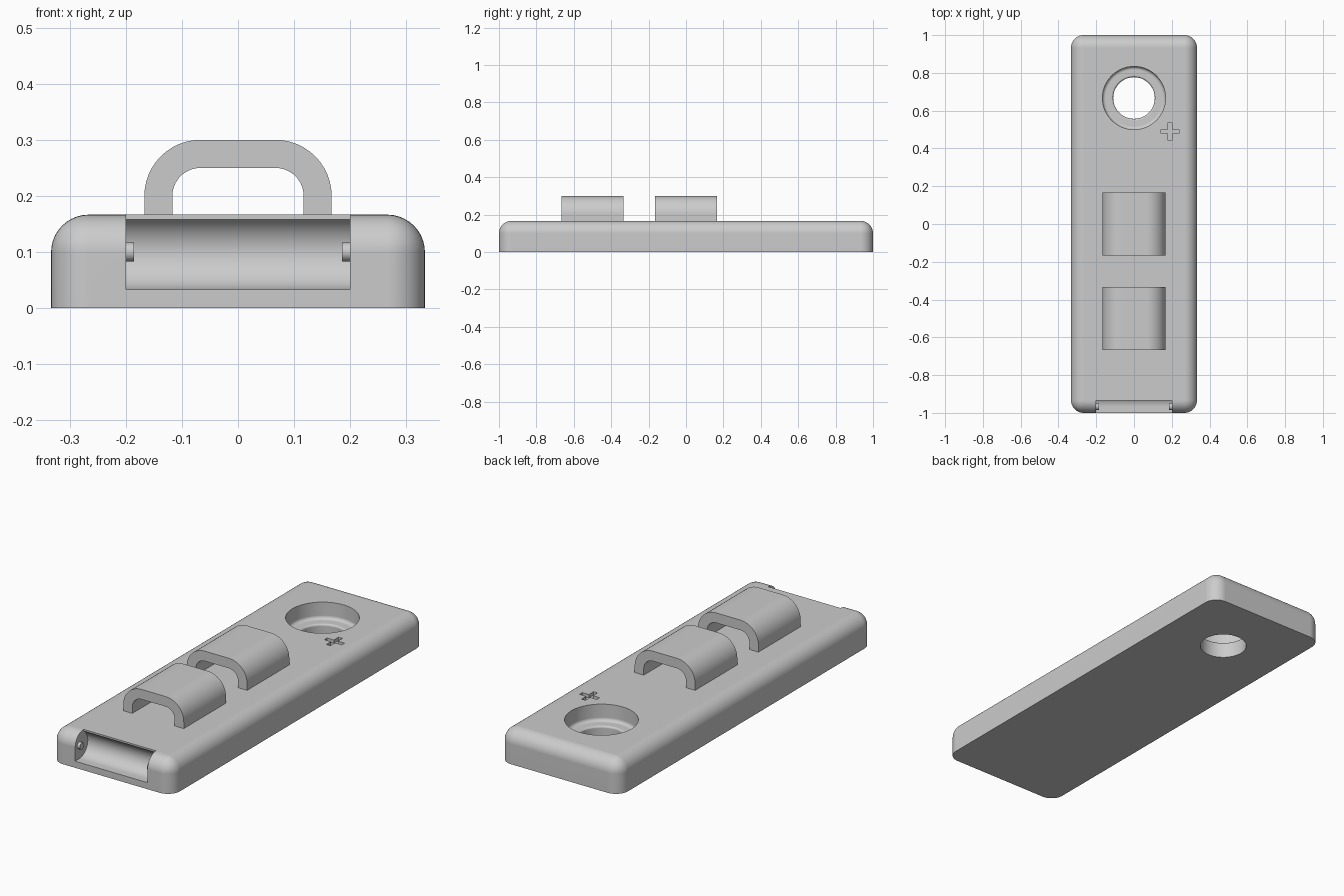
import bpy, bmesh
from math import sin, cos, pi, radians

if "Cube" in bpy.data.objects:
    bpy.data.objects.remove(bpy.data.objects["Cube"], do_unlink=True)

grey = bpy.data.materials.new("plain grey")
grey.use_nodes = True
colour = (0.6, 0.6, 0.6, 1)
grey.diffuse_color = colour
grey.node_tree.nodes["Principled BSDF"].inputs["Base Color"].default_value = colour

R = 0.067           # main rounding radius
W, L, H = 1 / 3, 1.0, 1 / 6


def finish(name, bm):
    bmesh.ops.recalc_face_normals(bm, faces=bm.faces)
    mesh = bpy.data.meshes.new(name)
    bm.to_mesh(mesh)
    bm.free()
    mesh.materials.append(grey)
    ob = bpy.data.objects.new(name, mesh)
    bpy.context.collection.objects.link(ob)
    return ob


def arc(cu, cv, r, a0, a1, n=12):
    angles = [radians(a0 + (a1 - a0) * i / n) for i in range(n + 1)]
    return [(cu + r * cos(a), cv + r * sin(a)) for a in angles]


def prism(name, outline, axis, lo, hi):
    """Extrude a 2D outline along one axis."""
    place = {"x": lambda u, v, w: (w, u, v),
             "y": lambda u, v, w: (u, w, v),
             "z": lambda u, v, w: (u, v, w)}[axis]
    bm = bmesh.new()
    a, b = [[bm.verts.new(place(u, v, w)) for u, v in outline] for w in (lo, hi)]
    bm.faces.new(a)
    bm.faces.new(b)
    for i in range(len(a)):
        j = (i + 1) % len(a)
        bm.faces.new((a[i], a[j], b[j], b[i]))
    return finish(name, bm)


def lathe(name, profile, cx, cy, n=64):
    """Revolve (radius, z) points into a closed solid."""
    bm = bmesh.new()
    rings = [[bm.verts.new((cx + r * cos(2 * pi * i / n), cy + r * sin(2 * pi * i / n), z))
              for i in range(n)] for r, z in profile]
    for a, b in zip(rings, rings[1:]):
        for i in range(n):
            j = (i + 1) % n
            bm.faces.new((a[i], a[j], b[j], b[i]))
    bm.faces.new(rings[0])
    bm.faces.new(rings[-1])
    return finish(name, bm)


def smooth(ob):
    bpy.ops.object.select_all(action="DESELECT")
    ob.select_set(True)
    bpy.context.view_layer.objects.active = ob
    bpy.ops.object.shade_smooth_by_angle(angle=radians(30))
    mod = ob.modifiers.new("even shading", "WEIGHTED_NORMAL")
    mod.keep_sharp = True


def cut(ob, cutter):
    mod = ob.modifiers.new("cut", "BOOLEAN")
    mod.operation, mod.solver, mod.object = "DIFFERENCE", "EXACT", cutter
    bpy.context.view_layer.objects.active = ob
    bpy.ops.object.modifier_apply(modifier=mod.name)
    bpy.data.objects.remove(cutter, do_unlink=True)


# Base slab, rounded everywhere except around the flat underside
bm = bmesh.new()
bmesh.ops.create_cube(bm, size=1)
for v in bm.verts:
    v.co = (v.co.x * 2 * W, v.co.y * 2 * L, (v.co.z + 0.5) * H)
rounded = [e for e in bm.edges if max(v.co.z for v in e.verts) > 0.1]
bmesh.ops.bevel(bm, geom=rounded, offset=R, segments=10, profile=0.5, affect="EDGES")
base = finish("base", bm)

# Stepped round hole with a filleted shelf
hole = [(0.11, -0.1)] + arc(0.12, 0.073, 0.01, 180, 90, 4)
hole += arc(0.15, 0.1, 0.017, -90, 0, 6) + [(0.167, 0.3)]
cut(base, lathe("hole_cutter", hole, 0, 0.667))

# Engraved plus mark
a, t = 0.048, 0.011
plus = [(-t, -a), (t, -a), (t, -t), (a, -t), (a, t), (t, t),
        (t, a), (-t, a), (-t, t), (-a, t), (-a, -t), (-t, -t)]
plus = [(0.19 + u, 0.49 + v) for u, v in plus]
cut(base, prism("plus_cutter", plus, "z", H - 0.017, 0.3))

# Hinge recess in the front edge
recess = [(-1.1, 0.1 - R)] + arc(-0.967, 0.1, R, -90, 60, 20)
recess += [(recess[-1][0], 0.3), (-1.1, 0.3)]
cut(base, prism("recess_cutter", recess, "x", -0.2, 0.2))
smooth(base)

# Hinge pins at both ends of the recess
for side, name in ((1, "left_pin"), (-1, "right_pin")):
    circle = arc(-0.967, 0.1, 0.017, 0, 360, 24)[:-1]
    smooth(prism(name, circle, "x", side * 0.21, side * 0.185))

# Two strap loops
outer = arc(0.067, 0.2, 0.1, 0, 90) + arc(-0.067, 0.2, 0.1, 90, 180)
inner = arc(-0.067, 0.2, 0.05, 180, 90) + arc(0.067, 0.2, 0.05, 90, 0)
foot = H - 0.004
loop = ([(0.167, foot)] + outer + [(-0.167, foot), (-0.117, foot)]
        + inner + [(0.117, foot)])
for name, y in (("front_loop", -0.5), ("middle_loop", 0.0)):
    smooth(prism(name, loop, "y", y - 1 / 6, y + 1 / 6))
